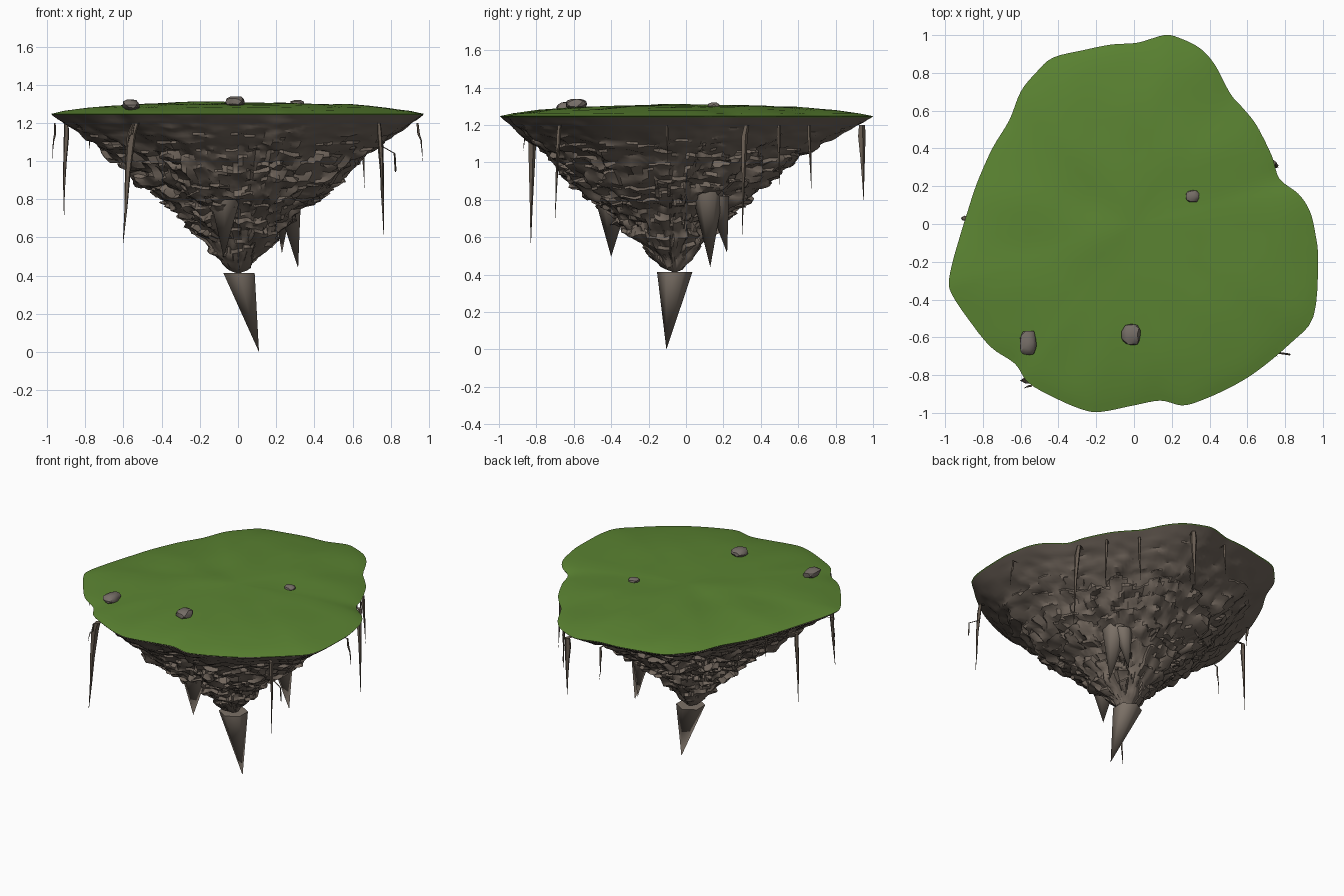
import bpy, bmesh, math, random
from mathutils import Vector, noise

if "Cube" in bpy.data.objects:
    bpy.data.objects.remove(bpy.data.objects["Cube"])

random.seed(4)

def mat(name, c):
    m = bpy.data.materials.new(name)
    m.diffuse_color = (*c, 1)
    m.use_nodes = True
    m.node_tree.nodes["Principled BSDF"].inputs["Base Color"].default_value = m.diffuse_color
    return m

GRASS = mat("grass", (0.105, 0.23, 0.032))
ROCK = mat("rock", (0.165, 0.133, 0.108))
SPIKE = mat("spike_stone", (0.20, 0.165, 0.135))
STONE = mat("loose_stone", (0.18, 0.155, 0.135))
ROOT = mat("root", (0.14, 0.11, 0.085))

# island outline seen from the top, counter-clockwise
OUT = [(.975, -.2), (.96, -.05), (.93, .07), (.87, .16), (.77, .24), (.73, .36), (.65, .52),
       (.58, .61), (.51, .69), (.43, .84), (.35, .93), (.24, .985), (.16, 1), (.02, .96),
       (-.12, .95), (-.27, .92), (-.43, .88), (-.52, .8), (-.6, .7), (-.66, .55), (-.75, .4),
       (-.83, .22), (-.88, .07), (-.92, -.06), (-.96, -.2), (-.98, -.31), (-.96, -.38),
       (-.88, -.5), (-.76, -.65), (-.63, -.74), (-.56, -.84), (-.42, -.92), (-.28, -.98),
       (-.18, -.995), (0, -.96), (.14, -.935), (.25, -.96), (.34, -.94), (.5, -.87),
       (.65, -.78), (.83, -.63), (.95, -.49)]

def smooth_loop(pts, n):
    res, k = [], len(pts)
    for i in range(k):
        a, b, c, d = (Vector(pts[(i + j) % k]) for j in (-1, 0, 1, 2))
        for s in range(n):
            t = s / n
            res.append(0.5 * (2*b + (c-a)*t + (2*a-5*b+4*c-d)*t*t + (3*b-a-3*c+d)*t**3))
    return res

RIM = smooth_loop(OUT, 4)

def circle(c, r, n):
    return [Vector(c) + Vector((math.sin(i*math.tau/n), math.cos(i*math.tau/n), 0)) * r
            for i in range(n)]

def finish(name, bm, material, angle):
    me = bpy.data.meshes.new(name)
    bm.to_mesh(me)
    bm.free()
    ob = bpy.data.objects.new(name, me)
    bpy.context.collection.objects.link(ob)
    me.materials.append(material)
    bpy.ops.object.select_all(action='DESELECT')
    bpy.context.view_layer.objects.active = ob
    ob.select_set(True)
    bpy.ops.object.shade_smooth_by_angle(angle=math.radians(angle))

def loft(name, rings, tip, material, angle, cap=False):
    """Skin closed rings, then close the last ring on a tip point."""
    bm = bmesh.new()
    vs = [[bm.verts.new(p) for p in r] for r in rings]
    n = len(vs[0])
    for a, b in zip(vs, vs[1:]):
        for i in range(n):
            bm.faces.new((a[i], a[(i+1) % n], b[(i+1) % n], b[i]))
    t = bm.verts.new(tip)
    for i in range(n):
        bm.faces.new((vs[-1][i], vs[-1][(i+1) % n], t))
    if cap:
        bm.faces.new(vs[0])
    bmesh.ops.recalc_face_normals(bm, faces=bm.faces)
    finish(name, bm, material, angle)

def interp(table, s):
    for (s0, z0), (s1, z1) in zip(table, table[1:]):
        if s <= s1:
            return z0 + (z1 - z0) * (s - s0) / (s1 - s0)
    return table[-1][1]

# grass cap: thin lip, then a gentle uneven dome
DOME = [(0, 1.308), (.3, 1.306), (.6, 1.295), (.8, 1.28), (.93, 1.263), (1, 1.247)]
rings = [[(p.x*.985, p.y*.985, 1.238) for p in RIM]]
for s in (1, .97, .93, .87, .8, .7, .6, .48, .36, .24, .12):
    rings.append([(p.x*s, p.y*s, interp(DOME, s) + (1-s)**.5*.016 *
                   noise.noise(Vector((p.x*s*4, p.y*s*4, 1)))) for p in RIM])
loft("grass_top", rings, (0, 0, 1.308), GRASS, 60)

# rocky underside: tapering rings, chunkier toward the bottom
PROF = [(0, .41), (.06, .43), (.13, .51), (.22, .60), (.37, .75), (.56, .895),
        (.72, 1.05), (.87, 1.155), (.95, 1.205), (1, 1.241)]
rings, N = [], 56
for j in range(N):
    s = 1 - .965 * j / (N - 1)
    amp = min(1, (1 - s) * 3) * min(1, s * 4)
    cy = -.06*(1-s) - .06*math.sin(math.pi*s)
    ring = []
    for p in RIM:
        q = Vector((p.x*s*.995, p.y*s*.995 + cy, interp(PROF, s)))
        d = Vector((p.x, p.y, 0)).normalized()
        big = noise.noise(Vector((q.x*5, q.y*5, q.z*8)))
        fine = noise.noise(Vector((q.x*15, q.y*15, q.z*26)))
        warp = noise.noise_vector(q * 9) * .03
        w = q + warp
        block = noise.cell(Vector((w.x*13, w.y*13, w.z*22))) - .5
        q += d * amp * (.025*big + .034*fine + .03*block)
        q.z += amp * .024 * noise.noise(Vector((q.x*14 + 7, q.y*14, q.z*14)))
        ring.append(q)
    rings.append(ring)
loft("rock_underside", rings, (0, -.06, .41), ROCK, 32)

# hanging stone spikes: base centre, radius, tip
SPIKES = [((.005, -.06, .415), .095, (.11, -.105, 0)),
          ((-.067, -.395, .80), .09, (-.075, -.40, .495)),
          ((.255, .115, .85), .088, (.315, .13, .44)),
          ((.235, .165, .82), .065, (.23, .22, .515))]
for k, (c, r, tip) in enumerate(SPIKES):
    loft(f"stone_spike_{k+1}", [circle(c, r, 6)], tip, SPIKE, 65, cap=True)

# loose stones on the grass: centre, half sizes
STONES = [((-.56, -.63, 1.295), (.044, .064, .027)),
          ((-.015, -.585, 1.313), (.050, .056, .026)),
          ((.31, .147, 1.302), (.035, .032, .018))]
for k, (c, size) in enumerate(STONES):
    bm = bmesh.new()
    bmesh.ops.create_icosphere(bm, subdivisions=2, radius=1)
    for v in bm.verts:
        f = 1 + .22 * noise.noise(v.co * 1.3 + Vector((k*5, 0, 0)))
        v.co = Vector([max(-.9, min(.9, x*f)) * h / .9 for x, h in zip(v.co, size)]) + Vector(c)
    finish(f"loose_stone_{k+1}", bm, STONE, 30)

# dangling roots: start x, y, lean x, lean y, tip z, thickness
ROOTS = [(-.95, -.30, -.02, 0, 1.0, .006), (-.89, .03, -.02, 0, .71, .015),
         (-.78, .21, 0, 0, 1.06, .009), (-.53, -.82, -.07, -.01, .57, .025),
         (-.54, -.85, -.04, -.02, 1.06, .006), (.73, .32, .03, -.02, .615, .018),
         (.73, -.67, .03, -.03, .70, .013), (.64, .49, .02, .01, .86, .011),
         (.50, .65, .01, .02, .86, .011), (.28, .93, 0, .02, .80, .022),
         (.02, .93, 0, .02, .97, .009), (.93, -.10, .04, 0, 1.0, .007)]
for k, (x, y, lx, ly, tz, r) in enumerate(ROOTS):
    d = Vector((x, y, 0)).normalized()
    a = Vector((x, y, 1.2))
    path = [(a - d*.06, .6), (a + d*.01, .8), (a + Vector((lx*.4, ly*.4, -.06)), 1)]
    for t in (.4, .7, 1):
        path.append((Vector((x + lx*(.4+.6*t) + random.uniform(-.005, .005),
                             y + ly*(.4+.6*t), 1.18 - (1.18-tz)*t)), max(.06, 1.05*(1-t))))
    loft(f"root_{k+1}", [circle(p, r*w, 5) for p, w in path], path[-1][0], ROOT, 50)

# small side twig on the front right root
TWIG = [(.75, -.68, 1.08), (.82, -.69, 1.04), (.825, -.69, .95)]
loft("root_twig", [circle(p, .005, 4) for p in TWIG], (.825, -.69, .94), ROOT, 50)
